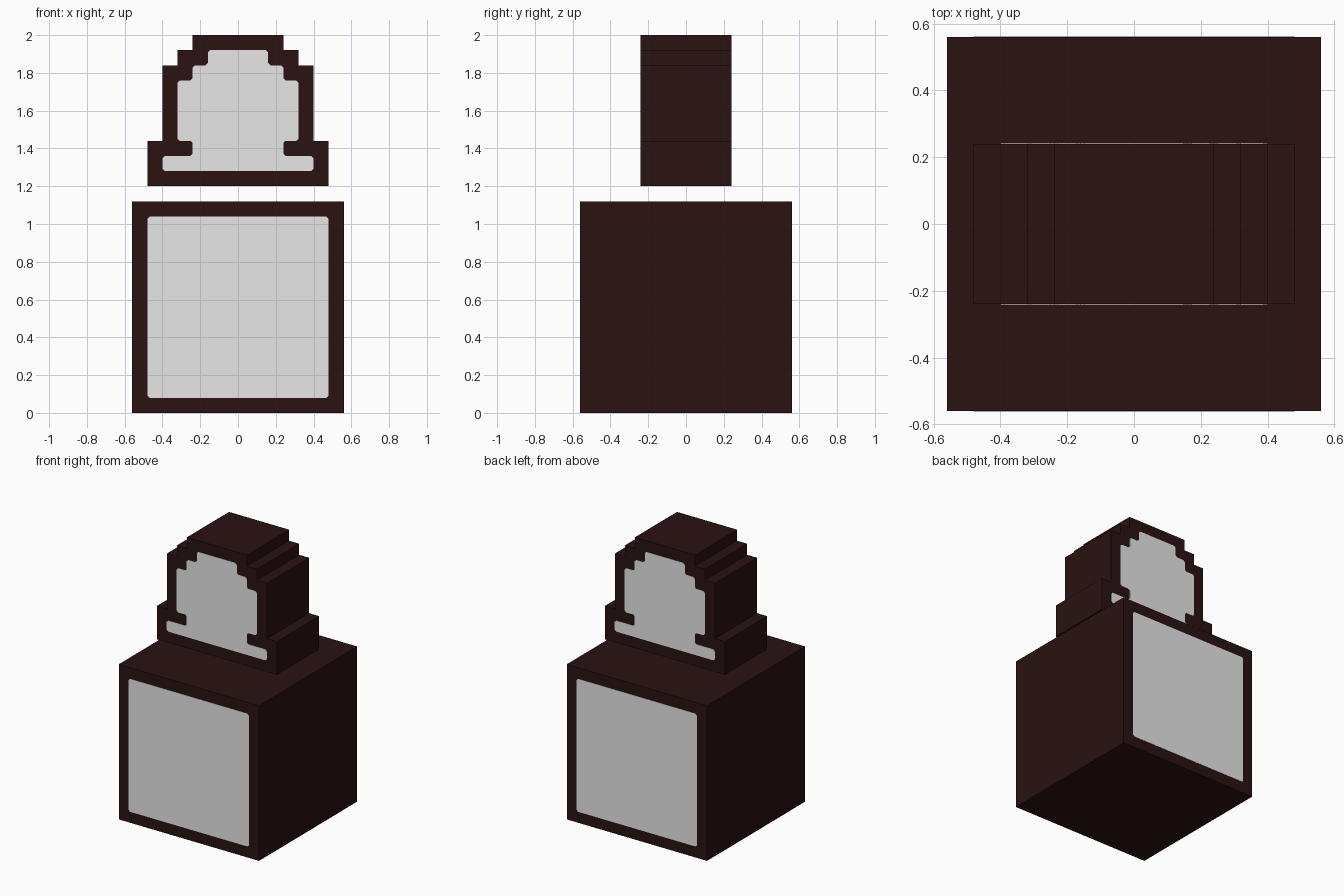
import bpy
import bmesh
from mathutils import Vector

if "Cube" in bpy.data.objects:
    bpy.data.objects.remove(bpy.data.objects["Cube"], do_unlink=True)


def make_material(name, rgb):
    mat = bpy.data.materials.new(name)
    mat.use_nodes = True
    color = (*rgb, 1.0)
    mat.diffuse_color = color
    bsdf = mat.node_tree.nodes["Principled BSDF"]
    bsdf.inputs["Base Color"].default_value = color
    bsdf.inputs["Roughness"].default_value = 0.9
    return mat


dark = make_material("dark_brown", (0.0225, 0.006, 0.0055))
light = make_material("light_grey", (0.8, 0.8, 0.8))


def stepped_outline(bottom, steps):
    """Symmetric outline from (half width, top height) steps, bottom to top."""
    half, z = [], bottom
    for width, top in steps:
        half += [Vector((width, z)), Vector((width, top))]
        z = top
    return half + [Vector((-p.x, p.y)) for p in reversed(half)]


def clip_corners(points, size):
    """Cut every corner of the outline at a small diagonal."""
    result = []
    for i, p in enumerate(points):
        for q in (points[i - 1], points[(i + 1) % len(points)]):
            result.append(p + (q - p).normalized() * size)
    return result


def prism(name, outline, y_front, y_back, mat):
    """Extrude an x-z outline along y."""
    bm = bmesh.new()
    face = bm.faces.new([bm.verts.new((p.x, y_front, p.y)) for p in outline])
    extruded = bmesh.ops.extrude_face_region(bm, geom=[face])["geom"]
    # The starting face is kept as the closing cap
    verts = [g for g in extruded if isinstance(g, bmesh.types.BMVert)]
    bmesh.ops.translate(bm, verts=verts, vec=(0, y_back - y_front, 0))
    bmesh.ops.recalc_face_normals(bm, faces=bm.faces)
    mesh = bpy.data.meshes.new(name)
    bm.to_mesh(mesh)
    bm.free()
    mesh.materials.append(mat)
    obj = bpy.data.objects.new(name, mesh)
    bpy.context.collection.objects.link(obj)
    return obj


# name, half depth, body bottom and steps, panel bottom and steps
parts = [
    ("base_block", 0.56,
     0.0, [(0.56, 1.12)],
     0.08, [(0.48, 1.04)]),
    ("upper_block", 0.24,
     1.2, [(0.48, 1.44), (0.40, 1.84), (0.32, 1.92), (0.24, 2.0)],
     1.28, [(0.40, 1.36), (0.24, 1.44), (0.32, 1.76), (0.24, 1.84), (0.16, 1.92)]),
]

PLATE = 0.002
for name, depth, body_z, body_steps, panel_z, panel_steps in parts:
    # Dark solid body
    prism(name, stepped_outline(body_z, body_steps), -depth, depth, dark)
    # Thin light panels on the front and back
    panel = clip_corners(stepped_outline(panel_z, panel_steps), 0.012)
    for side, sign in (("front", -1), ("back", 1)):
        prism(f"{name}_{side}_panel", panel,
              sign * (depth - PLATE), sign * (depth + PLATE), light)
